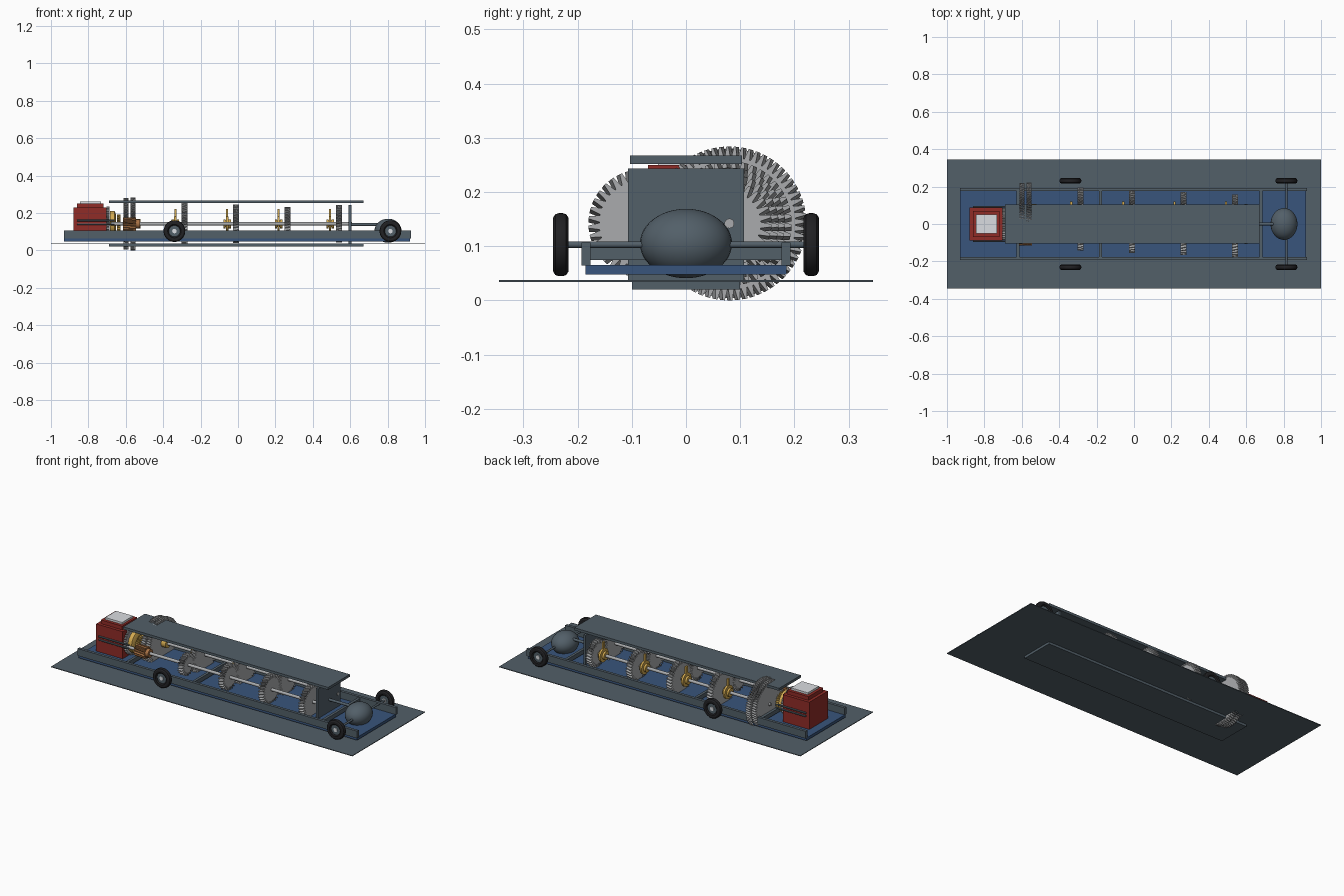
import bpy, bmesh
from math import sin, cos, pi
from mathutils import Matrix

if "Cube" in bpy.data.objects:
    bpy.data.objects.remove(bpy.data.objects["Cube"])

def material(name, rgb):
    m = bpy.data.materials.new(name)
    m.diffuse_color = (*rgb, 1)
    m.use_nodes = True
    m.node_tree.nodes["Principled BSDF"].inputs["Base Color"].default_value = m.diffuse_color
    return m

BLUE = material("blue", (0.04, 0.09, 0.2))
RED = material("red", (0.28, 0.025, 0.02))
WHITE = material("white", (0.7, 0.72, 0.75))
BRASS = material("brass", (0.65, 0.4, 0.08))
COPPER = material("copper", (0.4, 0.17, 0.06))
BLACK = material("rubber", (0.015, 0.015, 0.017))
SLATE = material("slate", (0.085, 0.115, 0.14))
STEEL = material("steel", (0.4, 0.41, 0.42))

def finish(name, bm, mat, smooth=False):
    bmesh.ops.recalc_face_normals(bm, faces=bm.faces)
    me = bpy.data.meshes.new(name)
    bm.to_mesh(me)
    bm.free()
    ob = bpy.data.objects.new(name, me)
    bpy.context.collection.objects.link(ob)
    if mat:
        me.materials.append(mat)
    if smooth:
        bpy.ops.object.select_all(action='DESELECT')
        ob.select_set(True)
        bpy.context.view_layer.objects.active = ob
        bpy.ops.object.shade_smooth_by_angle()
    return ob

def box(name, x, y, z, mat=SLATE):
    bm = bmesh.new()
    bmesh.ops.create_cube(bm, size=1)
    for v in bm.verts:
        v.co = [(r[0] + r[1]) / 2 + c * (r[1] - r[0]) for c, r in zip(v.co, (x, y, z))]
    return finish(name, bm, mat)

def lathe(name, profile, loc, axis='X', mat=SLATE, n=32):
    """Revolve a closed (along axis, radius) profile."""
    bm = bmesh.new()
    rings = []
    for i in range(n):
        a = 2 * pi * i / n
        rings.append([bm.verts.new((h, r * cos(a), r * sin(a)) if axis == 'X'
                                   else (r * cos(a), h, r * sin(a))) for h, r in profile])
    k = len(profile)
    for i in range(n):
        p, q = rings[i], rings[(i + 1) % n]
        for j in range(k):
            bm.faces.new((p[j], p[(j + 1) % k], q[(j + 1) % k], q[j]))
    bmesh.ops.translate(bm, verts=bm.verts, vec=loc)
    return finish(name, bm, mat, True)

def rod(name, a, b, y, z, r, mat=STEEL, n=20):
    bm = bmesh.new()
    bmesh.ops.create_cone(bm, cap_ends=True, segments=n, radius1=r, radius2=r, depth=b - a,
                          matrix=Matrix.Translation(((a + b) / 2, y, z)) @ Matrix.Rotation(pi / 2, 4, 'Y'))
    return finish(name, bm, mat, True)

def gear(name, x, y, z, r, width, teeth, tooth=0.02, phase=0, twist=0.4, mat=STEEL):
    bm = bmesh.new()
    step = 2 * pi / teeth
    rings = []
    for s in (-1, 1):
        ring = []
        for i in range(teeth):
            for f, rad in ((0, r - tooth), (0.14, r - tooth), (0.43, r), (0.7, r)):
                a = (i + f + phase + s * twist / 2) * step
                ring.append(bm.verts.new((x + s * width / 2, y + rad * cos(a), z + rad * sin(a))))
        rings.append(ring)
    n = len(rings[0])
    for i in range(n):
        j = (i + 1) % n
        bm.faces.new((rings[0][i], rings[0][j], rings[1][j], rings[1][i]))
    bm.faces.new(rings[0])
    bm.faces.new(rings[1])
    return finish(name, bm, mat)

# Base plate and chassis tray
box("base_plate", (-1, 1), (-0.345, 0.345), (0.034, 0.038))
box("chassis_floor", (-0.93, 0.92), (-0.185, 0.185), (0.048, 0.065), BLUE)
for s, side in ((-1, "right"), (1, "left")):
    y = sorted((s * 0.176, s * 0.193))
    box("chassis_rail_" + side, (-0.93, 0.925), y, (0.064, 0.107))
for i, x in enumerate((-0.62, -0.18, 0.68)):
    box(f"cross_member_{i}", (x - 0.008, x + 0.008), (-0.176, 0.176), (0.075, 0.1))

# Gearbox plates
box("gearbox_top_plate", (-0.69, 0.67), (-0.103, 0.103), (0.252, 0.267))
box("gearbox_bottom_plate", (-0.69, 0.67), (-0.1, 0.1), (0.02, 0.035))
box("gearbox_end_plate", (0.592, 0.607), (-0.107, 0.107), (0.038, 0.243))

# Shafts
ZS, YS = 0.142, 0.08
rod("main_shaft", -0.62, 0.61, YS, ZS, 0.009)
rod("lay_shaft", -0.68, 0.605, -YS, ZS, 0.009)
rod("input_shaft", -0.7, -0.6, 0, ZS, 0.01)
rod("drive_shaft", 0.6, 0.78, 0, 0.138, 0.008, SLATE)

# Big reduction gears with pinion
gear("large_gear_a", -0.598, YS, ZS, 0.138, 0.026, 60)
gear("large_gear_b", -0.562, YS, ZS, 0.142, 0.026, 64, phase=0.5)
gear("pinion", -0.58, -YS, ZS, 0.035, 0.07, 14, tooth=0.009, mat=COPPER)
rod("pinion_sleeve", -0.55, -0.525, -YS, ZS, 0.024, COPPER)

# Gear pairs with selector collars and forks
for i, (x, r) in enumerate(((-0.287, 0.115), (-0.01, 0.103), (0.265, 0.091), (0.54, 0.078))):
    rl = 0.178 - r
    gear(f"main_gear_{i}", x, YS, ZS, r, 0.032, round(r * 360))
    gear(f"lay_gear_{i}", x, -YS, ZS, rl, 0.032, round(rl * 360), twist=-0.4)
    xs = x - 0.048
    lathe(f"collar_{i}", [(-0.02, 0.009), (-0.02, 0.024), (-0.008, 0.024), (-0.008, 0.018),
                          (0.008, 0.018), (0.008, 0.024), (0.02, 0.024), (0.02, 0.009)],
          (xs, YS, ZS), mat=BRASS)
    lathe(f"fork_ring_{i}", [(-0.006, 0.02), (-0.006, 0.04), (0.006, 0.04), (0.006, 0.02)],
          (xs, YS, ZS), mat=BRASS)
    box(f"fork_arm_{i}", (xs - 0.005, xs + 0.005), (YS - 0.008, YS + 0.008), (ZS + 0.035, 0.222), BRASS)

# Flywheel and clutch
gear("flywheel", -0.695, 0, 0.15, 0.085, 0.014, 36, tooth=0.008, twist=0)
lathe("clutch_disc", [(-0.012, 0.012), (-0.012, 0.066), (0.012, 0.066), (0.02, 0.045), (0.02, 0.012)],
      (-0.672, 0, 0.145), mat=BRASS)
gear("clutch_gear", -0.638, 0, ZS, 0.05, 0.02, 24, tooth=0.01, mat=BRASS)
lathe("input_collar", [(-0.015, 0.009), (-0.015, 0.026), (0.015, 0.026), (0.015, 0.009)],
      (-0.535, YS, ZS), mat=BRASS)

# Engine block
box("engine_block", (-0.88, -0.704), (-0.088, 0.088), (0.065, 0.228), RED)
box("engine_head", (-0.862, -0.72), (-0.07, 0.07), (0.228, 0.25), RED)
box("engine_cover", (-0.845, -0.733), (-0.052, 0.052), (0.25, 0.262), WHITE)
for s in (-1, 1):
    for k, z in enumerate((0.14, 0.16)):
        rod(f"side_rod_{s}_{k}", -0.86, -0.66, s * 0.092, z, 0.005, SLATE, 12)

# Wheels
tire = [(-0.009, 0.03), (-0.0145, 0.036), (-0.0145, 0.049), (-0.01, 0.056), (-0.004, 0.058),
        (0.004, 0.058), (0.01, 0.056), (0.0145, 0.049), (0.0145, 0.036), (0.009, 0.03)]
hub = [(-0.007, 0.003), (-0.007, 0.031), (0.007, 0.031), (0.007, 0.003)]
for x, end in ((-0.34, "rear"), (0.815, "drive")):
    for s, side in ((-1, "right"), (1, "left")):
        lathe(f"{end}_tire_{side}", tire, (x, s * 0.231, 0.103), 'Y', BLACK, 40)
        lathe(f"{end}_hub_{side}", hub, (x, s * 0.231, 0.103), 'Y', SLATE)
        lathe(f"{end}_cap_{side}", [(-0.011, 0.001), (-0.011, 0.012), (0.011, 0.012), (0.011, 0.001)],
              (x, s * 0.231, 0.103), 'Y', WHITE, 20)

# Drive axle with differential
lathe("drive_axle", [(-0.225, 0.0005), (-0.225, 0.006), (0.225, 0.006), (0.225, 0.0005)],
      (0.815, 0, 0.103), 'Y', SLATE, 20)
bm = bmesh.new()
bmesh.ops.create_uvsphere(bm, u_segments=32, v_segments=24, radius=1,
                          matrix=Matrix.Translation((0.802, 0, 0.105)) @ Matrix.Diagonal((0.072, 0.085, 0.064, 1)))
finish("differential", bm, SLATE, True)
